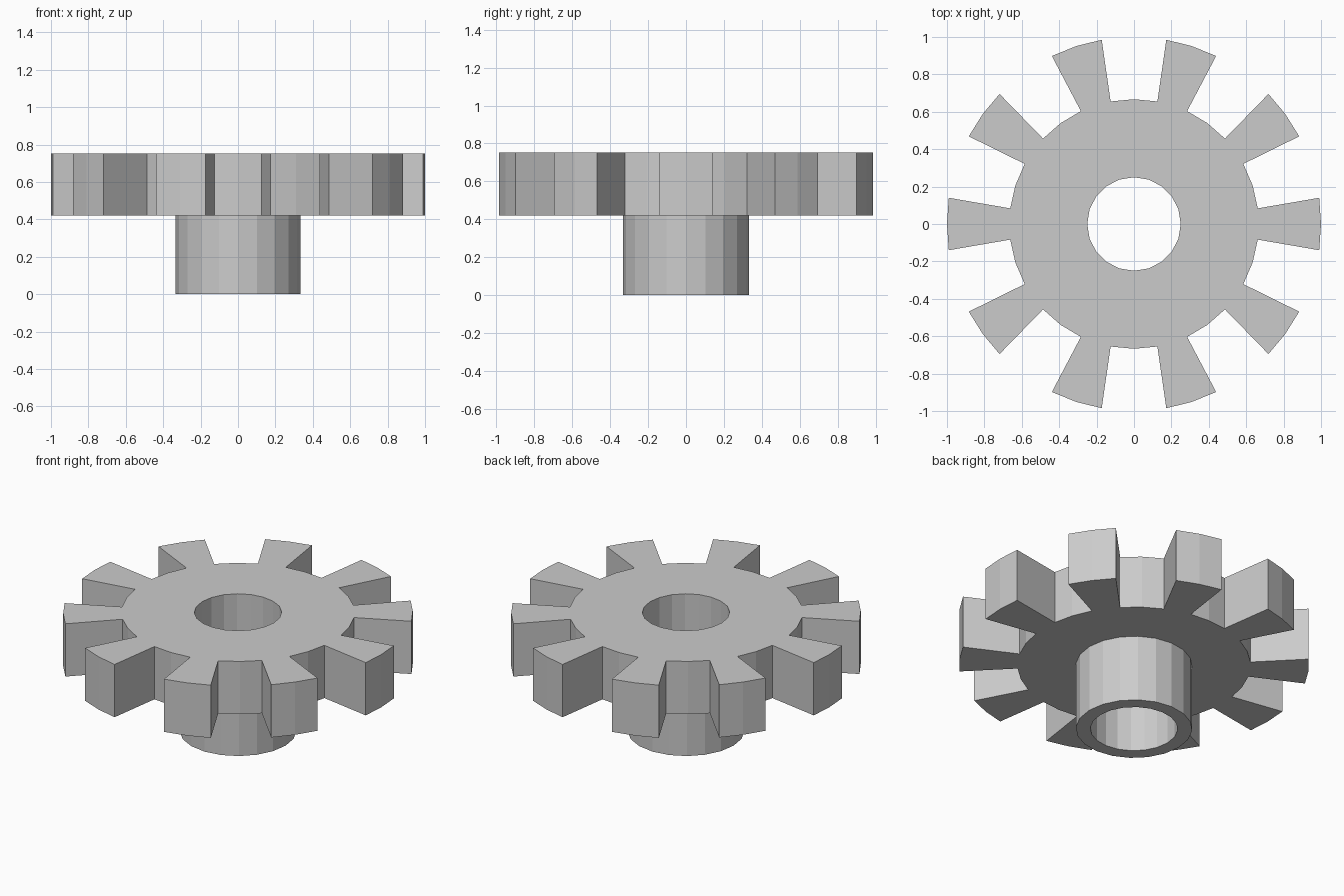
import bpy
import bmesh
from math import cos, sin, radians

cube = bpy.data.objects.get("Cube")
if cube:
    bpy.data.objects.remove(cube)

TEETH = 10
STEP = 360 / TEETH
BORE, HUB, ROOT, TIP = 0.25, 0.333, 0.667, 1.0
ROOT_HALF, TIP_HALF = 7.2, 8.05      # half tooth angles in degrees
Z_WHEEL, Z_TOP = 0.42, 0.753

bm = bmesh.new()


def face(*polar):
    """Flat face from (radius, angle) pairs at the wheel's underside."""
    return bm.faces.new([bm.verts.new((r * cos(radians(a)), r * sin(radians(a)), Z_WHEEL))
                         for r, a in polar])


# Flat pattern: hub ring, web and one tooth per sector
hub_faces = []
for i in range(TEETH):
    a = i * STEP
    lo, hi = a - STEP / 2, a + STEP / 2
    r0, r1 = a - ROOT_HALF, a + ROOT_HALF
    for s, e in ((lo, a), (a, hi)):
        hub_faces.append(face((BORE, s), (HUB, s), (HUB, e), (BORE, e)))
    face((HUB, lo), (ROOT, lo), (ROOT, r0), (HUB, a))
    face((HUB, a), (ROOT, r0), (ROOT, r1))
    face((HUB, a), (ROOT, r1), (ROOT, hi), (HUB, hi))
    face((ROOT, r0), (TIP, a - TIP_HALF), (TIP, a), (TIP, a + TIP_HALF), (ROOT, r1))
bmesh.ops.remove_doubles(bm, verts=bm.verts[:], dist=0.0005)


def extrude(faces, dz):
    out = bmesh.ops.extrude_face_region(bm, geom=faces)["geom"]
    verts = [g for g in out if isinstance(g, bmesh.types.BMVert)]
    bmesh.ops.translate(bm, verts=verts, vec=(0, 0, dz))


# Toothed wheel upwards, hub sleeve downwards
extrude(bm.faces[:], Z_TOP - Z_WHEEL)
extrude(hub_faces, -Z_WHEEL)
bmesh.ops.recalc_face_normals(bm, faces=bm.faces[:])

mesh = bpy.data.meshes.new("gear_wheel_with_hub")
bm.to_mesh(mesh)
bm.free()
gear = bpy.data.objects.new("gear_wheel_with_hub", mesh)
bpy.context.collection.objects.link(gear)

# Plain grey metal
colour = (0.6, 0.6, 0.6, 1)
grey = bpy.data.materials.new("light_grey")
grey.use_nodes = True
grey.diffuse_color = colour
grey.node_tree.nodes["Principled BSDF"].inputs["Base Color"].default_value = colour
mesh.materials.append(grey)
